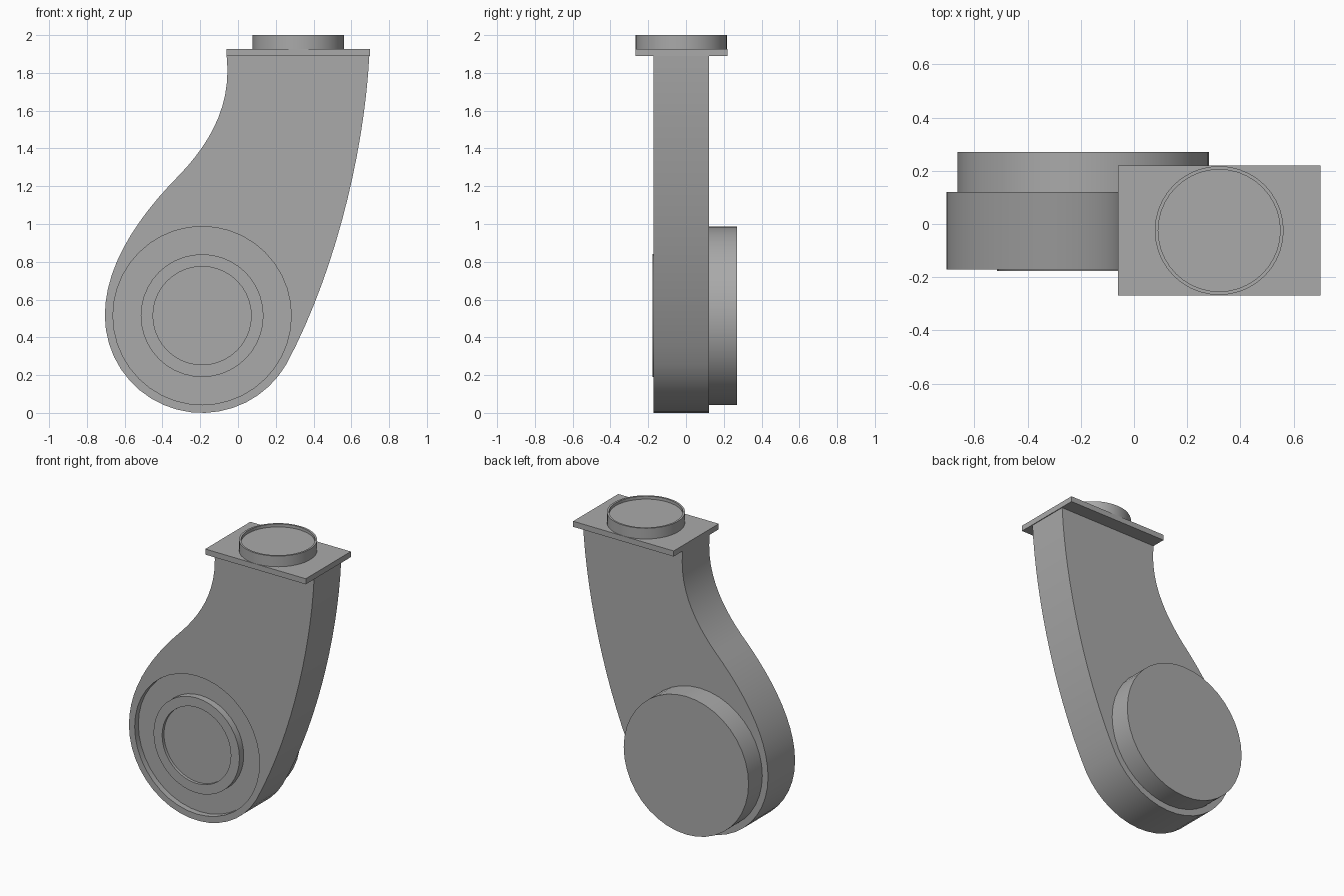
import bpy, bmesh, math
from mathutils import Vector, Matrix
from mathutils.geometry import interpolate_bezier

if "Cube" in bpy.data.objects:
    bpy.data.objects.remove(bpy.data.objects["Cube"], do_unlink=True)

GREY = (0.4, 0.4, 0.4, 1)
metal = bpy.data.materials.new("plain grey")
metal.use_nodes = True
metal.diffuse_color = GREY
metal.node_tree.nodes["Principled BSDF"].inputs["Base Color"].default_value = GREY

HUB_X, HUB_Z, HUB_R = -0.19, 0.515, 0.515
FRONT, BACK = -0.171, 0.121
FACING_FRONT = Matrix.Rotation(math.pi / 2, 4, 'X')     # local z becomes -y


def finish(name, bm):
    bmesh.ops.recalc_face_normals(bm, faces=bm.faces)
    mesh = bpy.data.meshes.new(name)
    bm.to_mesh(mesh)
    bm.free()
    mesh.materials.append(metal)
    obj = bpy.data.objects.new(name, mesh)
    bpy.context.collection.objects.link(obj)
    return obj


def smooth(obj):
    bpy.ops.object.select_all(action='DESELECT')
    obj.select_set(True)
    bpy.context.view_layer.objects.active = obj
    bpy.ops.object.shade_smooth_by_angle(angle=math.radians(30))


def lathe(name, profile, matrix, steps=40):
    """Turn (radius, height) points into a closed round part."""
    bm = bmesh.new()
    rings = [[bm.verts.new((r * math.cos(a), r * math.sin(a), h))
              for a in (math.tau * i / steps for i in range(steps))]
             for r, h in profile]
    for low, high in zip(rings, rings[1:]):
        for i in range(steps):
            j = (i + 1) % steps
            bm.faces.new((low[i], low[j], high[j], high[i]))
    bm.faces.new(rings[0])
    bm.faces.new(rings[-1])
    bm.transform(matrix)
    return finish(name, bm)


def bezier(*points, steps=12):
    return interpolate_bezier(*[Vector((x, 0, z)) for x, z in points], steps)


# Swept arm outline: left S-curve, round lower end, long right edge
outline = bezier((-0.06, 1.89), (-0.03, 1.62), (-0.16, 1.42), (-0.3, 1.27))
outline += bezier((-0.3, 1.27), (-0.53, 1.04), (-0.705, 0.78), (-0.705, 0.515))[1:]
for i in range(1, 19):
    a = math.pi + math.radians(150) * i / 18
    outline.append(Vector((HUB_X + HUB_R * math.cos(a), 0, HUB_Z + HUB_R * math.sin(a))))
outline += bezier((0.256, 0.2575), (0.52, 0.75), (0.67, 1.4), (0.695, 1.89), steps=16)[1:]

# Arm body
bm = bmesh.new()
face = bm.faces.new([bm.verts.new((p.x, FRONT, p.z)) for p in outline])
extruded = bmesh.ops.extrude_face_region(bm, geom=[face], use_keep_orig=True)
bmesh.ops.translate(bm, vec=(0, BACK - FRONT, 0),
                    verts=[v for v in extruded["geom"] if isinstance(v, bmesh.types.BMVert)])
arm = finish("arm_body", bm)

# Round recess cut into the front of the arm
hub = Matrix.Translation((HUB_X, 0, HUB_Z)) @ FACING_FRONT
cutter = lathe("recess_cutter", [(0.472, 0.131), (0.472, 0.3)], hub)
cutter.hide_render = True
cut = arm.modifiers.new("recess", 'BOOLEAN')
cut.operation, cut.solver, cut.object = 'DIFFERENCE', 'EXACT', cutter
bpy.context.view_layer.objects.active = arm
bpy.ops.object.modifier_apply(modifier=cut.name)
bpy.data.objects.remove(cutter, do_unlink=True)
smooth(arm)

# Raised front ring with a sunken centre
smooth(lathe("front_ring", [(0.325, 0.11), (0.325, 0.177), (0.26, 0.177), (0.26, 0.157)], hub))

# Thick disc on the back
smooth(lathe("back_disc", [(0.472, -0.1), (0.472, -0.27)], hub))

# Mounting plate
bm = bmesh.new()
bmesh.ops.create_cube(bm, size=1)
bm.transform(Matrix.Translation((0.32, -0.0245, 1.908)) @ Matrix.Diagonal((0.76, 0.487, 0.038, 1)))
finish("mounting_plate", bm)

# Round collar with a thin rim on the plate
smooth(lathe("top_collar", [(0.242, 1.915), (0.242, 2), (0.229, 2), (0.229, 1.98)],
             Matrix.Translation((0.32, -0.0245, 0))))
